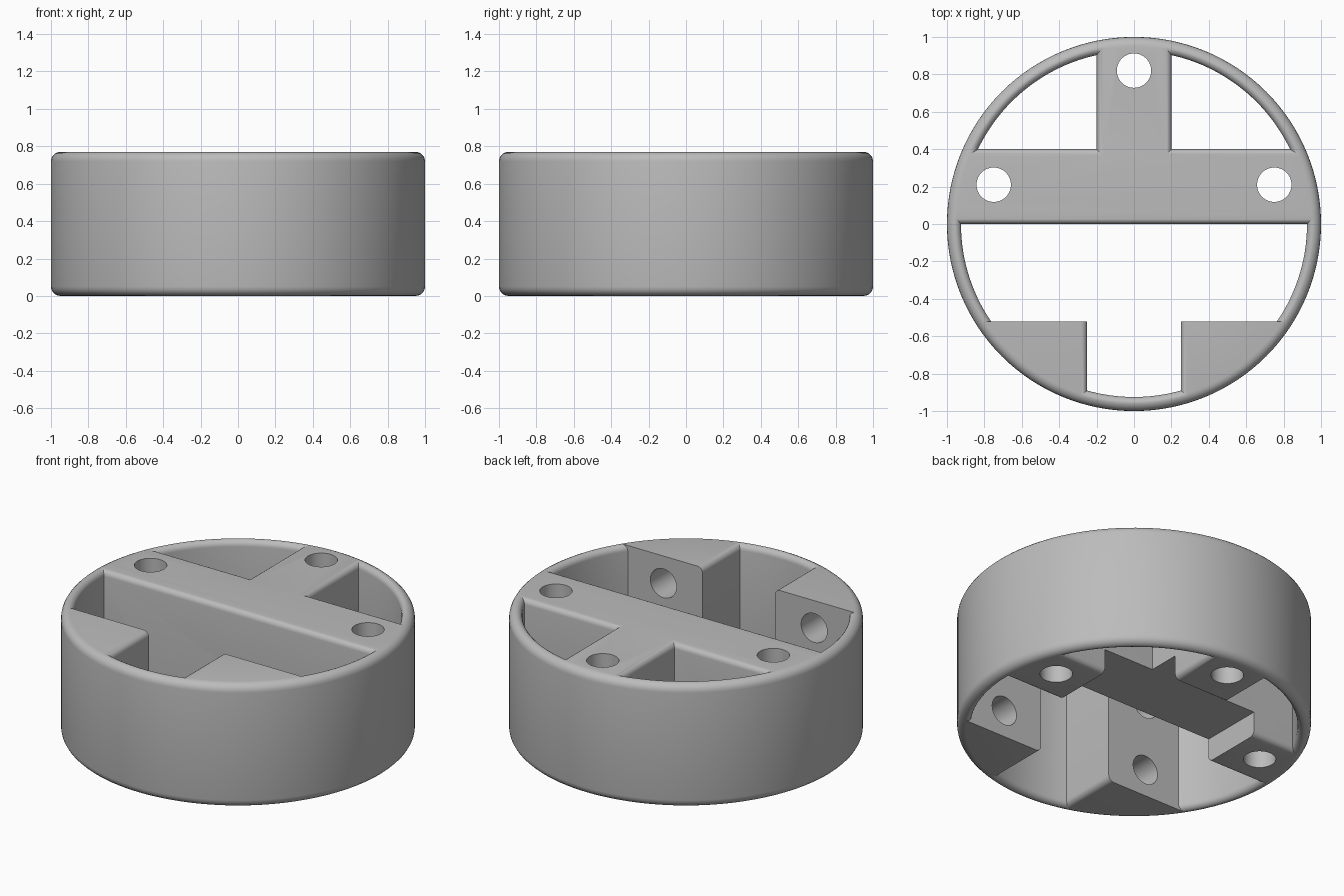
import bpy, bmesh
from math import sin, cos, asin, acos, pi

cube = bpy.data.objects.get("Cube")
if cube:
    bpy.data.objects.remove(cube)

HEIGHT = 0.77
INNER = 0.925      # radius of the inside wall
FILLET = 0.035     # rounding of the pocket rims
OUTER_FILLET = 0.05

grey = bpy.data.materials.new("mid grey")
grey.use_nodes = True
COLOUR = (0.5, 0.5, 0.5, 1)
grey.diffuse_color = COLOUR
grey.node_tree.nodes["Principled BSDF"].inputs["Base Color"].default_value = COLOUR


def loft(name, rings):
    """Closed solid through a stack of matching point rings."""
    bm = bmesh.new()
    loops = [[bm.verts.new(p) for p in ring] for ring in rings]
    for low, high in zip(loops, loops[1:]):
        for i in range(len(low)):
            j = (i + 1) % len(low)
            bm.faces.new((low[i], low[j], high[j], high[i]))
    bm.faces.new(loops[0][::-1])
    bm.faces.new(loops[-1])
    bmesh.ops.recalc_face_normals(bm, faces=bm.faces)
    mesh = bpy.data.meshes.new(name)
    bm.to_mesh(mesh)
    bm.free()
    obj = bpy.data.objects.new(name, mesh)
    bpy.context.collection.objects.link(obj)
    return obj


def arc(radius, start, end, steps):
    return [(radius * cos(start + (end - start) * i / steps),
             radius * sin(start + (end - start) * i / steps)) for i in range(steps + 1)]


def circle(radius, count, cx=0, cy=0):
    return [(cx + x, cy + y) for x, y in arc(radius, 0, 2 * pi, count)[:-1]]


def rounding(radius, steps=5):
    """Quarter-round as pairs of (height from the end, inset)."""
    return [(radius * (1 - cos(a)), radius * (1 - sin(a)))
            for a in (pi / 2 * i / steps for i in range(steps + 1))]


def back_pocket(side):
    """Plan of the opening beside the stem, widened by o."""
    def plan(o):
        r, x, y = INNER + o, 0.2 - o, 0.4 - o
        points = [(x, y)] + arc(r, asin(y / r), acos(x / r), 24)
        return [(side * px, py) for px, py in points]
    return plan


def front_pocket(o):
    """Plan of the opening between the crossbar and the two front blocks."""
    r, x, y, block = INNER + o, 0.25 + o, o, -0.52
    right = arc(r, asin(y / r), asin(block / r), 20) + [(x, block)]
    front = arc(r, -acos(x / r), -pi / 2, 8)
    half = right + front
    return half + [(-px, py) for px, py in half[-2::-1]]


def pocket_cutter(plan):
    """Prism flared at both ends so that it leaves rounded rims."""
    ends = rounding(FILLET)
    levels = [(-0.1, FILLET)] + ends
    levels += [(HEIGHT - z, o) for z, o in ends[::-1]] + [(HEIGHT + 0.1, FILLET)]
    return loft("pocket_cutter", [[(x, y, z) for x, y in plan(o)] for z, o in levels])


def upright_hole(cx, cy):
    ring = circle(0.092, 40, cx, cy)
    return loft("hole_cutter", [[(x, y, z) for x, y in ring] for z in (-0.1, HEIGHT + 0.1)])


def level_hole(cx, cz):
    ring = circle(0.09, 40, cx, cz)
    return loft("hole_cutter", [[(x, y, z) for x, z in ring] for y in (-0.72, -0.4)])


# Solid round body with rounded outer edges
ends = rounding(OUTER_FILLET)
levels = ends + [(HEIGHT - z, o) for z, o in ends[::-1]]
body = loft("round_housing", [[(x, y, z) for x, y in circle(1 - o, 128)] for z, o in levels])
body.data.materials.append(grey)

# Pockets that leave the T-shaped bridge and the front blocks
cutters = [pocket_cutter(p) for p in (back_pocket(1), back_pocket(-1), front_pocket)]

# Shallow recess under the bridge, leaving three foot pads
plan = [(-0.55, -0.1), (0.55, -0.1), (0.55, 0.6), (-0.55, 0.6)]
cutters.append(loft("recess_cutter", [[(x, y, z) for x, y in plan] for z in (-0.1, 0.15)]))

# Through holes in the bridge and blind holes in the blocks
cutters += [upright_hole(x, y) for x, y in ((-0.75, 0.21), (0.75, 0.21), (0, 0.82))]
cutters += [level_hole(x, z) for x in (-0.52, 0.52) for z in (0.17, 0.6)]

for cutter in cutters:
    cutter.hide_render = True
    cut = body.modifiers.new("cut", "BOOLEAN")
    cut.operation = "DIFFERENCE"
    cut.solver = "EXACT"
    cut.object = cutter

# Bake the cuts and drop the cutters
graph = bpy.context.evaluated_depsgraph_get()
graph.update()
body_mesh = bpy.data.meshes.new_from_object(body.evaluated_get(graph))
body.modifiers.clear()
body.data = body_mesh
for cutter in cutters:
    bpy.data.objects.remove(cutter)

for obj in bpy.context.selected_objects:
    obj.select_set(False)
body.select_set(True)
bpy.context.view_layer.objects.active = body
bpy.ops.object.shade_smooth_by_angle(angle=pi / 6)
